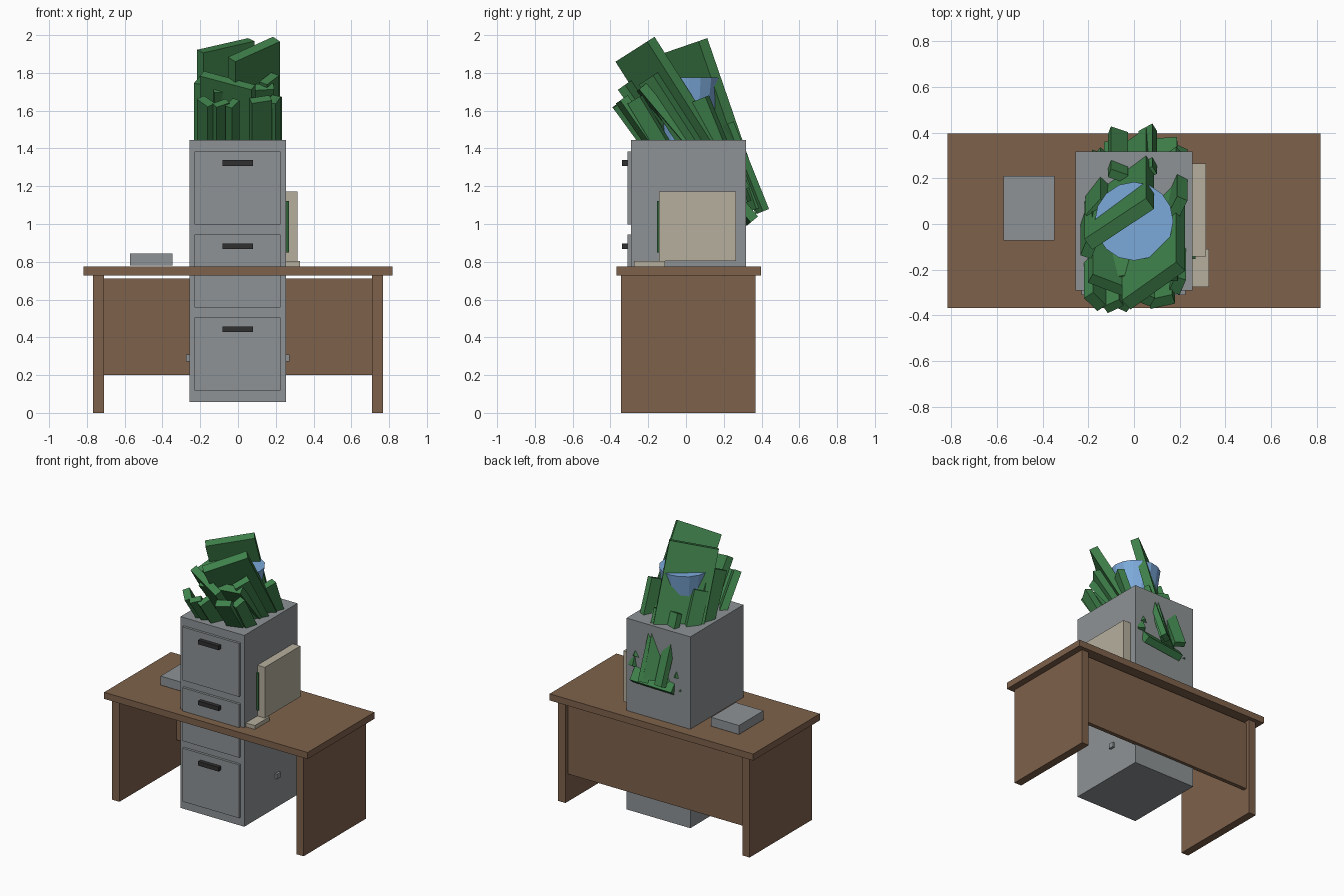
import bpy, bmesh
from math import radians
from mathutils import Matrix, Vector


def mat(name, r, g, b):
    m = bpy.data.materials.new(name)
    m.diffuse_color = (r, g, b, 1)
    return m


WOOD = mat("wood", 0.21, 0.12, 0.07)
STEEL = mat("steel", 0.27, 0.29, 0.30)
DARK = mat("dark", 0.03, 0.03, 0.03)
BEIGE = mat("beige", 0.47, 0.43, 0.34)
SCREEN = mat("screen", 0.03, 0.12, 0.04)
GREEN = mat("leaf", 0.05, 0.22, 0.07)
BLUE = mat("pot", 0.20, 0.40, 0.70)


def finish(bm, name, m):
    me = bpy.data.meshes.new(name)
    bm.to_mesh(me)
    bm.free()
    me.materials.append(m)
    ob = bpy.data.objects.new(name, me)
    bpy.context.collection.objects.link(ob)
    return ob


def box(name, x, y, z, m):
    """Box from (min, max) pairs."""
    bm = bmesh.new()
    size = [b - a for a, b in (x, y, z)]
    mid = [(a + b) / 2 for a, b in (x, y, z)]
    bmesh.ops.create_cube(bm, size=1, matrix=Matrix.Translation(mid) @ Matrix.Diagonal((*size, 1)))
    return finish(bm, name, m)


def leaf(name, top, width, twist, tilt, length, thick=0.05):
    """Slab twisted about its own length, then leaned to the front; top is its end centre."""
    rot = Matrix.Rotation(radians(tilt), 4, 'X') @ Matrix.Rotation(radians(twist), 4, 'Z')
    mid = Vector(top) - rot @ Vector((0, 0, length / 2))
    bm = bmesh.new()
    bmesh.ops.create_cube(bm, size=1, matrix=Matrix.Translation(mid) @ rot
                          @ Matrix.Diagonal((width, thick, length, 1)))
    return finish(bm, name, GREEN)


# Desk
box("desk_top", (-0.817, 0.817), (-0.368, 0.397), (0.727, 0.775), WOOD)
box("desk_side_left", (-0.768, -0.71), (-0.345, 0.368), (0, 0.727), WOOD)
box("desk_side_right", (0.71, 0.768), (-0.345, 0.368), (0, 0.727), WOOD)
box("desk_back_panel", (-0.71, 0.71), (0.31, 0.34), (0.2, 0.712), WOOD)

# Filing cabinet with three drawers
box("cabinet", (-0.257, 0.255), (-0.292, 0.318), (0.057, 1.445), STEEL)
for i, z in enumerate((0.118, 0.557, 0.998)):
    box(f"drawer_{i}", (-0.23, 0.226), (-0.31, -0.29), (z, z + 0.387), STEEL)
    box(f"drawer_handle_{i}", (-0.083, 0.08), (-0.338, -0.31), (z + 0.31, z + 0.34), DARK)
box("cabinet_crossbar", (-0.275, 0.272), (0.06, 0.10), (0.272, 0.308), STEEL)

# Desk items
box("paper_tray", (-0.572, -0.348), (-0.072, 0.21), (0.78, 0.845), STEEL)
box("monitor", (-0.13, 0.315), (-0.142, 0.265), (0.803, 1.172), BEIGE)
box("monitor_screen", (-0.085, 0.27), (-0.153, -0.14), (0.85, 1.122), SCREEN)
box("monitor_foot", (0.0, 0.2), (-0.04, 0.16), (0.775, 0.803), BEIGE)
box("keyboard", (-0.13, 0.328), (-0.275, -0.11), (0.776, 0.804), BEIGE)

# Plant pot
bm = bmesh.new()
bmesh.ops.create_cone(bm, cap_ends=True, segments=16, radius1=0.12, radius2=0.172, depth=0.375,
                      matrix=Matrix.Translation((0, 0.012, 1.587)))
finish(bm, "pot", BLUE)

# Leaning slab leaves: top centre, width, twist, tilt, length, thickness
leaves = [
    ((0.085, -0.27, 1.925), 0.31, 40, 32.5, 0.94, 0.06),
    ((-0.065, 0.00, 1.945), 0.33, 35, 19, 0.94, 0.06),
    ((-0.055, -0.29, 1.76), 0.30, -25, 35, 0.95, 0.05),
    ((0.03, -0.24, 1.72), 0.32, 5, 40, 0.92, 0.05),
    ((0.165, -0.20, 1.77), 0.11, 55, 33, 0.75, 0.05),
    ((-0.17, -0.34, 1.65), 0.09, -50, 36, 0.55, 0.05),
    ((-0.09, -0.36, 1.64), 0.08, 30, 37, 0.50, 0.04),
    ((-0.03, -0.35, 1.64), 0.08, 60, 36, 0.50, 0.04),
    ((0.12, -0.34, 1.66), 0.11, 15, 35, 0.60, 0.05),
    ((0.19, -0.27, 1.66), 0.08, 70, 31, 0.55, 0.05),
    ((-0.185, -0.08, 1.77), 0.15, 70, 24, 0.80, 0.05),
    ((-0.16, 0.06, 1.66), 0.10, 50, 22, 0.60, 0.05),
    ((0.19, 0.07, 1.66), 0.10, 65, 22, 0.60, 0.05),
    ((0.06, 0.22, 1.53), 0.07, 30, 22, 0.50, 0.04),
    ((-0.07, 0.21, 1.53), 0.08, -20, 22, 0.50, 0.04),
]
for i, args in enumerate(leaves):
    leaf(f"leaf_{i}", *args)
